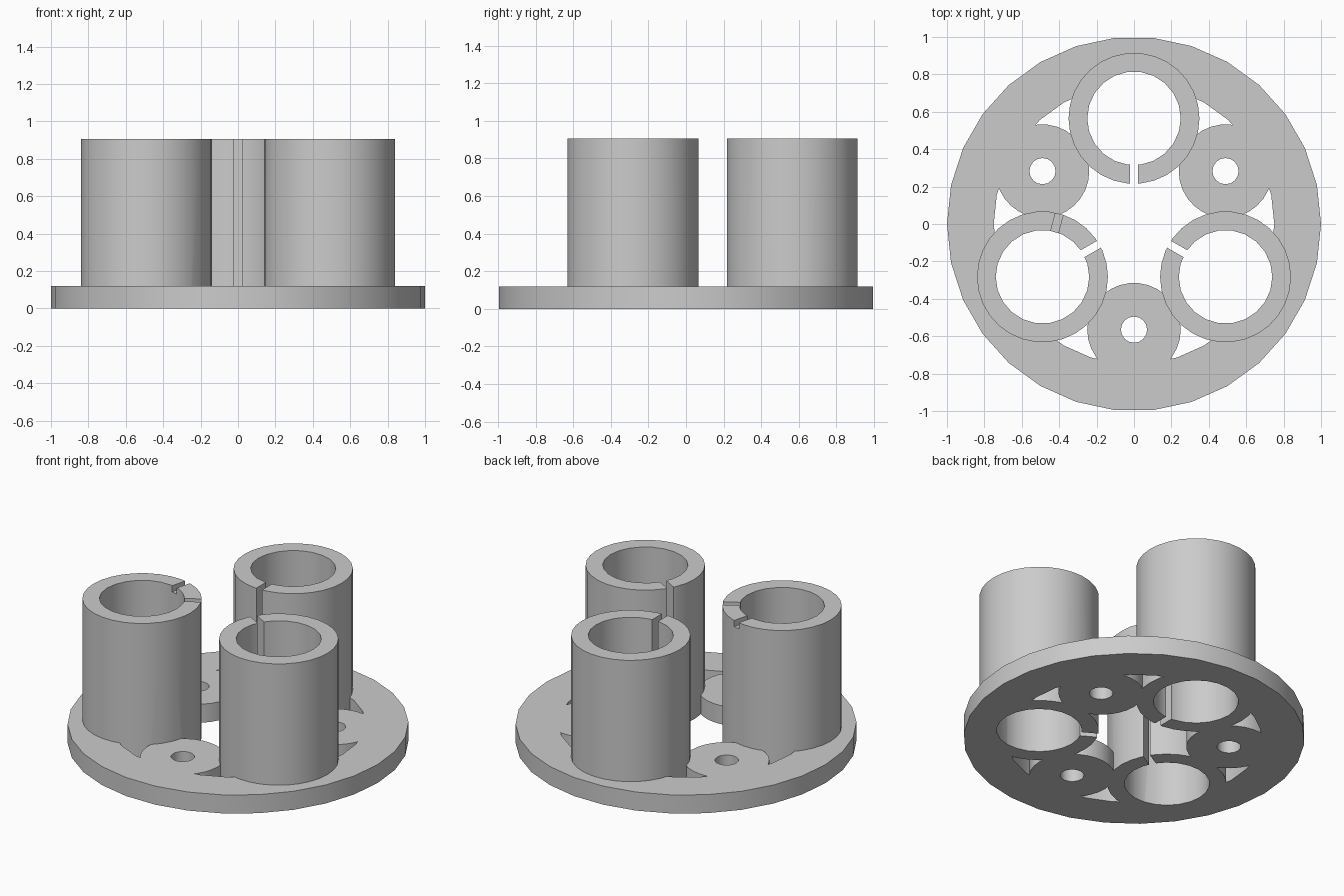
import bpy
import bmesh
from math import cos, sin, pi, radians
from mathutils import Matrix, Vector

old = bpy.data.objects.get("Cube")
if old:
    bpy.data.objects.remove(old, do_unlink=True)

PLATE_H, TUBE_H = 0.12, 0.905
ORBIT = 0.565          # distance of tubes and bosses from the middle
SLIT = 0.042

grey = bpy.data.materials.new("plain grey")
grey.use_nodes = True
grey.diffuse_color = (0.6, 0.6, 0.6, 1)
grey.node_tree.nodes["Principled BSDF"].inputs["Base Color"].default_value = (0.6, 0.6, 0.6, 1)


def make_object(name, bm):
    bmesh.ops.recalc_face_normals(bm, faces=bm.faces)
    mesh = bpy.data.meshes.new(name)
    bm.to_mesh(mesh)
    bm.free()
    mesh.materials.append(grey)
    obj = bpy.data.objects.new(name, mesh)
    bpy.context.collection.objects.link(obj)
    return obj


def cylinder(name, centre, radius, z0, z1, sides):
    """Upright prism with a corner pointing along +x."""
    bm = bmesh.new()
    ring = [bm.verts.new((centre.x + radius * cos(2 * pi * i / sides),
                          centre.y + radius * sin(2 * pi * i / sides), z0))
            for i in range(sides)]
    base = bm.faces.new(ring)
    top = bmesh.ops.extrude_face_region(bm, geom=[base])["geom"]
    bmesh.ops.translate(bm, vec=(0, 0, z1 - z0),
                        verts=[v for v in top if isinstance(v, bmesh.types.BMVert)])
    return make_object(name, bm)


def radial_box(name, centre, angle, r0, r1, width, z0, z1):
    """Box lying along a ray that leaves the centre at the angle."""
    bm = bmesh.new()
    bmesh.ops.create_cube(bm, size=1)
    bmesh.ops.scale(bm, vec=(r1 - r0, width, z1 - z0), verts=bm.verts)
    bmesh.ops.translate(bm, vec=((r0 + r1) / 2, 0, (z0 + z1) / 2), verts=bm.verts)
    bm.transform(Matrix.Translation(centre) @ Matrix.Rotation(angle, 4, "Z"))
    return make_object(name, bm)


def combine(target, tool, operation):
    """Apply a boolean and discard the tool."""
    mod = target.modifiers.new(operation, "BOOLEAN")
    mod.operation = operation
    mod.solver = "EXACT"
    mod.object = tool
    with bpy.context.temp_override(object=target, active_object=target):
        bpy.ops.object.modifier_apply(modifier=mod.name)
    bpy.data.objects.remove(tool, do_unlink=True)


def on_orbit(degrees):
    a = radians(degrees)
    return Vector((ORBIT * cos(a), ORBIT * sin(a), 0))


TUBES, BOSSES = (90, 210, 330), (30, 150, 270)
origin = Vector((0, 0, 0))

# Flat outer ring
carrier = cylinder("tube_carrier", origin, 1.0, 0, PLATE_H, 30)
combine(carrier, cylinder("opening", origin, 0.75, -0.1, 0.3, 30), "DIFFERENCE")

# Round screw bosses and upright tubes joined to the ring
for a in BOSSES:
    combine(carrier, cylinder("boss", on_orbit(a), 0.25, 0, PLATE_H, 30), "UNION")
for a in TUBES:
    combine(carrier, cylinder("tube", on_orbit(a), 0.35, 0, TUBE_H, 30), "UNION")

# Screw holes, tube bores and the slits facing the middle
for a in BOSSES:
    combine(carrier, cylinder("screw_hole", on_orbit(a), 0.07, -0.1, 0.3, 16), "DIFFERENCE")
for a in TUBES:
    combine(carrier, cylinder("bore", on_orbit(a), 0.25, -0.1, 1.1, 22), "DIFFERENCE")
    combine(carrier, radial_box("slit", on_orbit(a), radians(a + 180),
                                0.2, 0.4, SLIT, -0.1, 1.1), "DIFFERENCE")

# Shallow marking notch in the rim of the left-hand tube
combine(carrier, radial_box("notch", on_orbit(210), radians(75),
                            0.2, 0.4, SLIT, TUBE_H - 0.04, 1.1), "DIFFERENCE")

# Smooth round walls, sharp rims
bpy.ops.object.select_all(action="DESELECT")
carrier.select_set(True)
bpy.context.view_layer.objects.active = carrier
bpy.ops.object.shade_smooth_by_angle(angle=radians(30))
